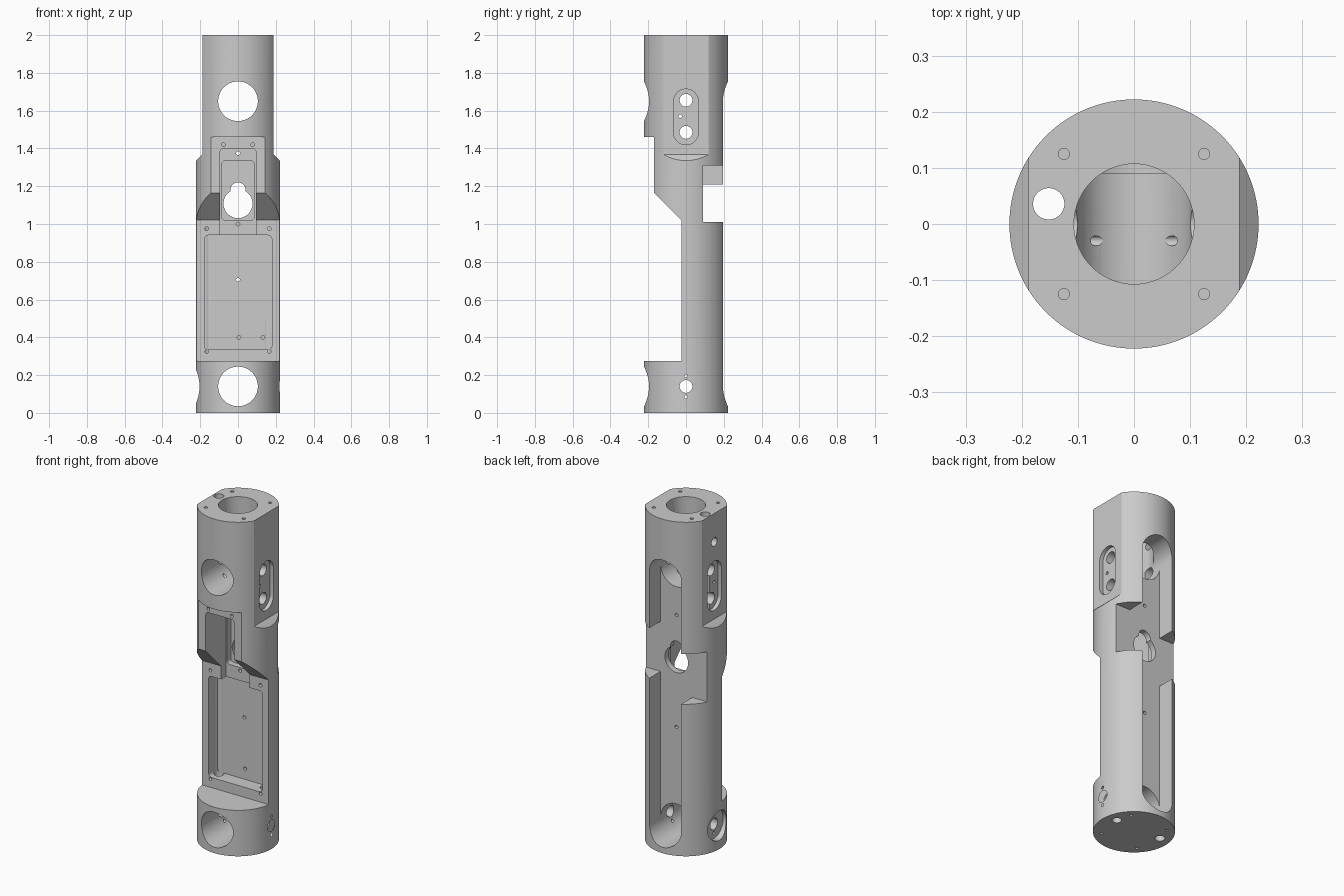
import bpy, bmesh
from math import sin, cos, pi, radians

if "Cube" in bpy.data.objects:
    bpy.data.objects.remove(bpy.data.objects["Cube"])

R = 0.222


def rounded(cx, cy, w, h, r, n=8):
    """Rounded rectangle outline; a full radius gives a stadium or circle."""
    pts = []
    for k, (sx, sy) in enumerate([(1, 1), (-1, 1), (-1, -1), (1, -1)]):
        for i in range(n + 1):
            a = pi / 2 * (k + i / n)
            p = (cx + sx * (w / 2 - r) + r * cos(a), cy + sy * (h / 2 - r) + r * sin(a))
            if not pts or abs(p[0] - pts[-1][0]) + abs(p[1] - pts[-1][1]) > 1e-5:
                pts.append(p)
    if abs(pts[0][0] - pts[-1][0]) + abs(pts[0][1] - pts[-1][1]) < 1e-5:
        pts.pop()
    return pts


def circle(cx, cy, r, n=8):
    return rounded(cx, cy, 2 * r, 2 * r, r, n)


def rect(x0, x1, y0, y1):
    return [(x0, y0), (x1, y0), (x1, y1), (x0, y1)]


def prism(name, pts, axis, lo, hi):
    """Extrude a 2D outline along an axis from lo to hi."""
    place = {'x': lambda p, d: (d, p[0], p[1]),
             'y': lambda p, d: (p[0], d, p[1]),
             'z': lambda p, d: (p[0], p[1], d)}[axis]
    bm = bmesh.new()
    a = [bm.verts.new(place(p, lo)) for p in pts]
    b = [bm.verts.new(place(p, hi)) for p in pts]
    bm.faces.new(a)
    bm.faces.new(b)
    for i in range(len(a)):
        j = (i + 1) % len(a)
        bm.faces.new((a[i], a[j], b[j], b[i]))
    bmesh.ops.recalc_face_normals(bm, faces=bm.faces)
    me = bpy.data.meshes.new(name)
    bm.to_mesh(me)
    bm.free()
    ob = bpy.data.objects.new(name, me)
    bpy.context.collection.objects.link(ob)
    return ob


cutters = []


def cut(pts, axis, lo, hi):
    ob = prism("cutter", pts, axis, lo, hi)
    ob.hide_render = True
    cutters.append(ob)


# main round body
body = prism("tube_chassis", circle(0, 0, R, 32), 'z', 0, 2)

# upper side flats with sloped lower ends
for s in (-1, 1):
    cut([(s * 0.188, 2.1), (s * 0.188, 1.368), (s * 0.232, 1.326), (s * 0.3, 1.326), (s * 0.3, 2.1)],
        'y', -0.3, 0.3)

# stepped front cutaway
cut([(-0.3, 0.275), (-0.025, 0.275), (-0.025, 1.02), (-0.17, 1.165), (-0.17, 1.46), (-0.3, 1.46)],
    'x', -0.3, 0.3)

# front pockets: large bay, channel and inner recess
cut(rounded(0.001, 0.638, 0.356, 0.605, 0.02), 'y', -0.3, 0.06)
cut(rounded(0, 1.165, 0.19, 0.47, 0.02), 'y', -0.3, 0.02)
cut(rounded(0, 1.177, 0.172, 0.316, 0.02), 'y', -0.3, 0.055)

# keyhole through the web
cut(circle(0, 1.108, 0.077, 12), 'y', -0.1, 0.3)
cut(circle(0, 1.18, 0.04), 'y', -0.1, 0.3)

# cross holes joined by the long back slot
for z in (0.14, 1.65):
    cut(circle(0, z, 0.105, 16), 'y', -0.3, 0.3)
cut(rounded(0, 0.895, 0.21, 1.72, 0.105, 16), 'y', 0.09, 0.31)

# staggered back side notches
cut(rect(0.02, 0.3, 1.01, 1.31), 'y', 0.09, 0.32)
cut(rect(-0.3, -0.02, 0.91, 1.21), 'y', 0.09, 0.32)

# top bore and vertical wire ways
cut(circle(0, 0, 0.107, 16), 'z', 1.65, 2.1)
cut(circle(-0.152, 0.036, 0.028), 'z', -0.1, 2.1)
cut(circle(0.152, 0.036, 0.026), 'z', -0.1, 0.5)

# screw holes in both end faces
for x in (-0.125, 0.125):
    for y in (-0.125, 0.125):
        cut(circle(x, y, 0.01, 4), 'z', 1.88, 2.1)
        cut(circle(x, y, 0.008, 4), 'z', -0.1, 0.08)

# side recesses: upper stadiums and lower counterbores
for s in (-1, 1):
    cut(rounded(0, 1.567, 0.132, 0.295, 0.066), 'x', s * 0.165, s * 0.3)
    cut(circle(0, 0.14, 0.088, 16), 'x', s * 0.185, s * 0.3)
for z in (0.14, 1.485, 1.655):
    cut(circle(0, z, 0.034), 'x', -0.31, 0.31)
for y, z in ((0, 0.085), (0, 0.195), (-0.03, 1.57)):
    cut(circle(y, z, 0.009, 4), 'x', -0.31, 0.31)
cut(circle(0, 1.83, 0.026), 'x', -0.3, -0.05)

# front screw holes
for s in (-1, 1):
    cut(circle(s * 0.078, 1.42, 0.01, 4), 'y', -0.3, -0.1)
    for z in (0.325, 0.975):
        cut(circle(s * 0.166, z, 0.01, 4), 'y', -0.3, 0.03)
for x, z, depth in ((0, 0.705, 0.3), (0, 1.375, 0.3), (0, 1.0, 0.05),
                    (0.005, 0.40, 0.08), (0.132, 0.40, 0.08)):
    cut(circle(x, z, 0.01, 4), 'y', -0.3, depth)

# carve everything, then bake and drop the cutters
for c in cutters:
    m = body.modifiers.new("carve", 'BOOLEAN')
    m.operation = 'DIFFERENCE'
    m.solver = 'EXACT'
    m.object = c
dg = bpy.context.evaluated_depsgraph_get()
baked = bpy.data.meshes.new_from_object(body.evaluated_get(dg))
body.modifiers.clear()
body.data = baked
for c in cutters:
    bpy.data.objects.remove(c, do_unlink=True)

# smooth curved walls, crisp edges
bpy.ops.object.select_all(action='DESELECT')
body.select_set(True)
bpy.context.view_layer.objects.active = body
bpy.ops.object.shade_smooth_by_angle(angle=radians(25))
